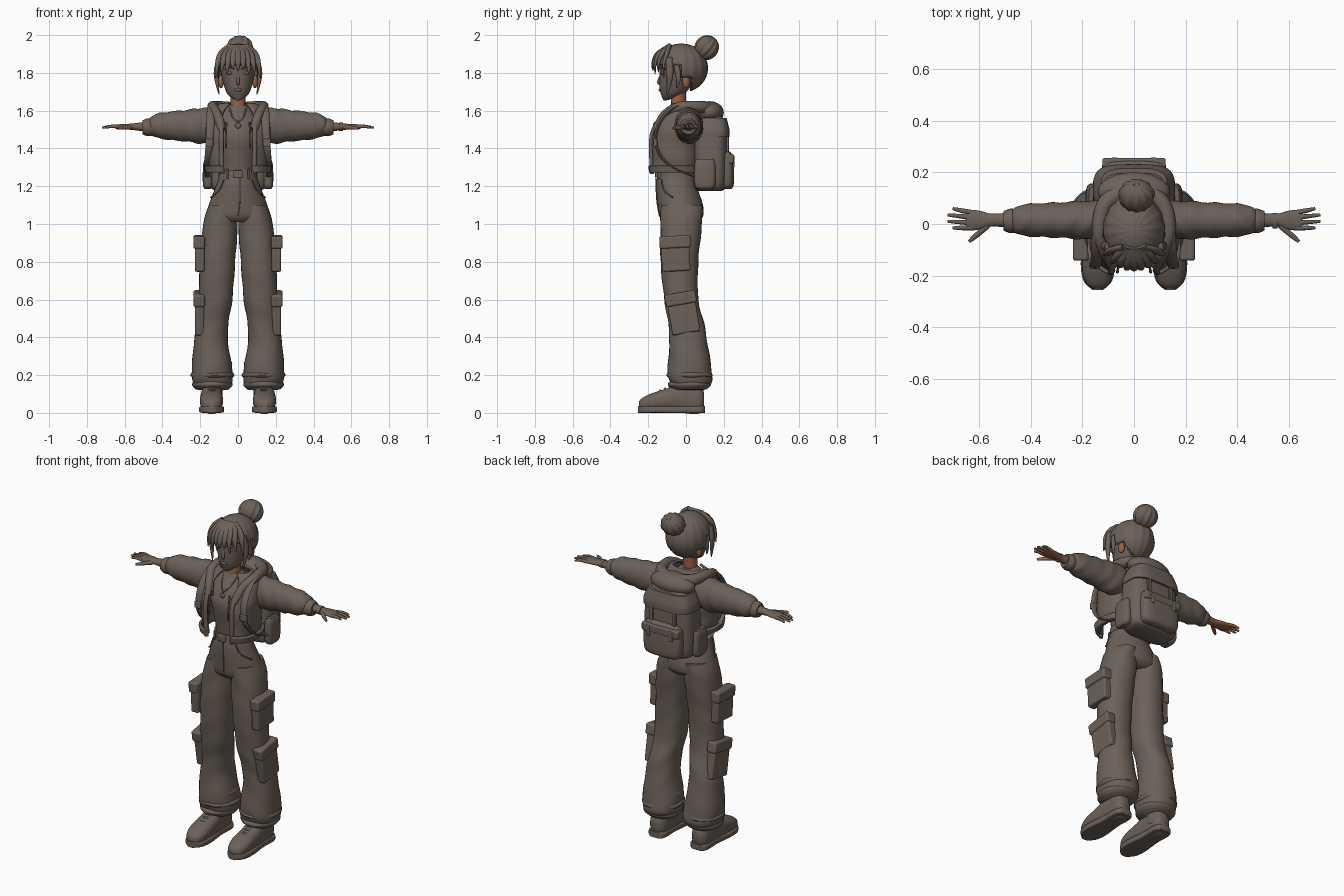
import bpy, bmesh, math
from mathutils import Vector, Matrix

default_cube = bpy.data.objects.get("Cube")
if default_cube:
    bpy.data.objects.remove(default_cube, do_unlink=True)


def material(name, rgb):
    mat = bpy.data.materials.new(name)
    mat.use_nodes = True
    mat.diffuse_color = (*rgb, 1)
    mat.node_tree.nodes["Principled BSDF"].inputs["Base Color"].default_value = (*rgb, 1)
    return mat


DRAB = material("drab_brown", (.15, .12, .1))
WARM = material("warm_skin", (.33, .12, .06))
X, Y, Z = Vector((1, 0, 0)), Vector((0, 1, 0)), Vector((0, 0, 1))
FRAMES = {"x": (Y, Z, X), "y": (X, Z, Y), "z": (X, Y, Z)}


def finish(name, bm, mat=DRAB, mirror=False, thick=0, bevel=0):
    """Turn a bmesh into a smooth-shaded object, with optional modifiers."""
    bmesh.ops.recalc_face_normals(bm, faces=bm.faces)
    mesh = bpy.data.meshes.new(name)
    bm.to_mesh(mesh)
    bm.free()
    mesh.materials.append(mat)
    mesh.shade_smooth()
    mesh.set_sharp_from_angle(angle=math.radians(50))
    obj = bpy.data.objects.new(name, mesh)
    bpy.context.scene.collection.objects.link(obj)
    if bevel:
        rounded = obj.modifiers.new("rounded", "BEVEL")
        rounded.width, rounded.segments = bevel, 3
    if thick:
        obj.modifiers.new("thickness", "SOLIDIFY").thickness = thick
    if mirror:
        obj.modifiers.new("other_side", "MIRROR")
    return obj


def smooth_rows(rows, steps=5):
    """Catmull-Rom interpolation between rows of numbers."""
    rows = [Vector(row) for row in rows]
    out = []
    for i in range(len(rows) - 1):
        before, start, end, after = (rows[min(max(i + k, 0), len(rows) - 1)] for k in (-1, 0, 1, 2))
        for k in range(steps):
            t = k / steps
            leave, arrive = (end - before) / 2, (after - start) / 2
            rest = end - start
            out.append(start + leave * t + (rest * 3 - leave * 2 - arrive) * t ** 2
                       + (leave + arrive - rest * 2) * t ** 3)
    return out + [rows[-1]]


def skin(rings, closed=True):
    """Bridge neighbouring rings; closed rings also get end caps."""
    bm = bmesh.new()
    loops = [[bm.verts.new(point) for point in ring] for ring in rings]
    count = len(loops[0])
    for low, high in zip(loops, loops[1:]):
        for i in range(count if closed else count - 1):
            j = (i + 1) % count
            bm.faces.new((low[i], low[j], high[j], high[i]))
    if closed:
        bm.faces.new(loops[0])
        bm.faces.new(loops[-1])
    return bm


def rounded_power(value, square):
    return math.copysign(abs(value) ** (2 / square), value)


def loft(name, rows, mat=DRAB, axis="z", at=(0, 0), square=2, gap=0, wrinkle=0, freq=50, count=32, **options):
    """Skin rows of (station, half width, half depth, depth shift, width shift)."""
    u, v, along = FRAMES[axis]
    rings = []
    for station, wide, deep, shift_v, shift_u in smooth_rows([(*row, 0, 0)[:5] for row in rows]):
        centre = along * station + u * (at[0] + shift_u) + v * (at[1] + shift_v)
        ring = []
        for i in range(count):
            angle = gap - math.pi / 2 + (math.tau - 2 * gap) * i / (count - 1 if gap else count)
            c, s = math.cos(angle), math.sin(angle)
            fold = 1 + wrinkle * math.sin(freq * station + 2 * s + 3 * c)
            ring.append(centre + (u * rounded_power(c, square) * wide + v * rounded_power(s, square) * deep) * fold)
        rings.append(ring)
    return finish(name, skin(rings, not gap), mat, **options)


def tube(name, path, radius, flat=1, taper=0, ref=Z, count=12, **options):
    """Sweep an ellipse along a smooth path; taper shrinks it towards the end."""
    points, rings = smooth_rows(path), []
    last = len(points) - 1
    for i, point in enumerate(points):
        tangent = (points[min(i + 1, last)] - points[max(i - 1, 0)]).normalized()
        u = (ref - tangent * tangent.dot(ref)).normalized() * radius * (1 - taper * (i / last) ** 2)
        v = tangent.cross(u) * flat
        angles = [math.tau * k / count for k in range(count)]
        rings.append([point + u * math.cos(a) + v * math.sin(a) for a in angles])
    return finish(name, skin(rings), **options)


def ball(name, centre, size, mat=DRAB, ridges=0, depth=.05, cut=None, tilt=0, **options):
    """Ellipsoid with optional lengthwise ridges and a rule for faces to cut away."""
    bm = bmesh.new()
    bmesh.ops.create_uvsphere(bm, u_segments=64 if ridges else 24, v_segments=24, radius=1)
    for vert in bm.verts:
        longitude = math.atan2(vert.co.y, vert.co.x)
        vert.co *= 1 + depth * math.sin(ridges * longitude) * vert.co.xy.length
    bm.transform(Matrix.Translation(centre) @ Matrix.Rotation(tilt, 4, "X") @ Matrix.Diagonal((*size, 1)))
    if cut:
        doomed = [face for face in bm.faces if cut(face.calc_center_median())]
        bmesh.ops.delete(bm, geom=doomed, context="FACES")
    return finish(name, bm, mat, **options)


def box(name, centre, size, tilt=0, bevel=.01, **options):
    bm = bmesh.new()
    bmesh.ops.create_cube(bm, size=1)
    bm.transform(Matrix.Translation(centre) @ Matrix.Rotation(tilt, 4, "X") @ Matrix.Diagonal((*size, 1)))
    return finish(name, bm, bevel=bevel, **options)


# Head and face
loft("face", [(1.655, .01, .01, -.07), (1.68, .05, .05, -.04), (1.72, .07, .08, -.02),
              (1.8, .09, .1), (1.88, .09, .1), (1.93, .05, .06)], at=(0, -.04))
loft("neck", [(1.56, .05, .05), (1.62, .04, .04), (1.72, .04, .04)], WARM, at=(0, -.04))
tube("nose", [(0, -.13, 1.79), (0, -.145, 1.75), (0, -.13, 1.74)], radius=.008, ref=X)
ball("lips", (0, -.135, 1.71), (.02, .01, .01))
ball("eye", (.044, -.12, 1.8), (.02, .01, .01), WARM, mirror=True)
ball("iris", (.044, -.13, 1.8), (.01, .005, .01), mirror=True)
tube("eyebrow", [(.02, -.14, 1.82), (.045, -.13, 1.83), (.07, -.11, 1.82)], radius=.004, mirror=True)
ball("ear", (.09, 0, 1.755), (.015, .02, .035), WARM, mirror=True)

# Hair cap, fringe, side locks and bun
ball("hair_cap", (0, -.025, 1.825), (.12, .14, .13), ridges=16, depth=.015, thick=.01,
     cut=lambda c: (c.y < -.03 and c.z < 1.84) or (c.y < .03 and c.z < 1.78))
for i in range(9):
    x = (i - 4) * .027
    y = -.03 - .145 * math.sqrt(1 - (x / .135) ** 2)
    tip = 1.81 + .02 * (i % 2) - abs(x) / 3
    tube("fringe_lock", [(x / 3, -.09, 1.94), (x * .8, y * .87, 1.9), (x, y, 1.85), (x * 1.1, y, tip)],
         radius=.022, flat=.6, taper=.9, ref=X)
tube("side_lock", [(.1, -.09, 1.88), (.116, -.085, 1.8), (.11, -.09, 1.74), (.1, -.1, 1.685)],
     radius=.02, flat=.7, taper=.9, ref=Y, mirror=True)
tube("loose_wisp", [(.105, -.05, 1.84), (.114, -.04, 1.77), (.105, -.05, 1.72)],
     radius=.016, flat=.7, taper=.9, ref=Y, mirror=True)
ball("hair_bun", (.01, .11, 1.933), (.068, .062, .066), ridges=11, tilt=-.7)
ball("hair_tie", (.005, .075, 1.9), (.045, .045, .03), ridges=9, tilt=-.7)

# Shirt, pendant and belt
loft("shirt", [(1.24, .09, .085), (1.32, .095, .09), (1.46, .12, .11), (1.54, .12, .09, .01),
               (1.6, .08, .06, .02), (1.63, .045, .045, .02)], at=(0, -.055), wrinkle=.01)
tube("necklace", [(.045, -.07, 1.615), (.03, -.115, 1.57), (0, -.145, 1.535)], radius=.004, mirror=True)
ball("pendant", (0, -.15, 1.52), (.015, .006, .015))
loft("belt", [(1.245, .104, .106), (1.285, .1, .1)], at=(0, -.05))
box("belt_buckle", (0, -.156, 1.265), (.05, .015, .04), bevel=.005)
box("belt_loop", (.055, -.14, 1.265), (.012, .02, .055), bevel=.004, mirror=True)

# Open jacket with hem, front edges and hood
loft("jacket", [(1.28, .155, .13), (1.36, .163, .13), (1.46, .17, .13), (1.54, .17, .12, .02),
                (1.6, .15, .085, .035), (1.64, .09, .06, .04)],
     at=(0, -.06), square=2.6, gap=.42, wrinkle=.015, thick=.012)
loft("jacket_hem", [(1.275, .158, .13), (1.31, .165, .135)], at=(0, -.06), square=2.6, gap=.42, thick=.015)
tube("jacket_edge", [(.085, -.18, 1.265), (.088, -.185, 1.38), (.088, -.18, 1.48), (.09, -.14, 1.56)],
     radius=.013, flat=.8, ref=X, mirror=True)
tube("hood_rim", [(.085, -.155, 1.5), (.11, -.11, 1.58), (.135, -.03, 1.62), (.115, .07, 1.62),
                  (.055, .12, 1.61), (0, .135, 1.6)], radius=.024, taper=-.9, mirror=True)
ball("hood_bag", (0, .125, 1.59), (.14, .075, .06))
tube("hood_cord", [(.06, -.165, 1.54), (.065, -.185, 1.46), (.063, -.185, 1.4)], radius=.005, ref=X, mirror=True)

# Sleeves and cuffs
loft("sleeve", [(.1, .07, .08), (.18, .075, .095), (.26, .07, .085), (.4, .063, .07), (.45, .055, .055),
                (.47, .04, .04)], axis="x", at=(.015, 1.52), wrinkle=.04, freq=75, mirror=True)
loft("sleeve_cuff", [(.455, .045, .045), (.48, .047, .047), (.505, .037, .037)],
     axis="x", at=(.012, 1.512), mirror=True)

# Hands with warm palms
hand_parts = [loft("hand", [(.46, .03, .03), (.55, .025, .018), (.59, .035, .015), (.63, .04, .013), (.65, .035, .01)],
                   axis="x", at=(.015, 1.515), mirror=True)]
for i in range(4):
    base, tip, reach = .045 - .02 * i, .06 - .025 * i, .7 if i in (0, 3) else .72
    hand_parts.append(tube("finger", [(.63, base, 1.515), (.67, (base + tip) / 2, 1.517), (reach, tip, 1.51)],
                           radius=.01, taper=.5, mirror=True))
hand_parts.append(tube("thumb", [(.565, -.005, 1.513), (.605, -.04, 1.51), (.638, -.068, 1.506)],
                       radius=.012, taper=.5, mirror=True))
for part in hand_parts:
    part.data.materials.append(WARM)
    for face in part.data.polygons:
        face.material_index = int(face.normal.z < -.25)
loft("wrist_band", [(.535, .03, .023), (.555, .03, .023)], axis="x", at=(.012, 1.515))

# Baggy trousers
loft("trouser_hips", [(1.27, .094, .1), (1.2, .118, .108), (1.1, .155, .12, .02), (1.04, .17, .115, .025),
                      (1.01, .13, .09, .025)], at=(0, -.05))
loft("trouser_leg", [(1.1, .07, .11, 0, -.04), (1, .092, .11, 0, -.027), (.8, .093, .1, -.01, -.012),
                     (.6, .09, .09), (.48, .083, .095, .025, .013), (.38, .09, .1, .037, .023),
                     (.22, .108, .117, .045, .017), (.16, .104, .11, .05, .014), (.12, .075, .08, .04, .013)],
     at=(.12, -.025), square=2.2, wrinkle=.016, freq=40, mirror=True)
for height, bulge in [(.15, .108), (.2, .115), (.26, .104)]:
    loft("ankle_fold", [(height - .025, .09, .09), (height, bulge, bulge + .007), (height + .03, .09, .09)],
         at=(.136, .02), wrinkle=.02, freq=20, mirror=True)
tube("fly_seam", [(.01, -.16, 1.24), (.01, -.154, 1.12), (0, -.14, 1.04)], radius=.003, ref=X)
tube("hip_pocket_seam", [(.075, -.13, 1.235), (.1, -.118, 1.18), (.145, -.07, 1.14)], radius=.004, mirror=True)

# Cargo pockets with flaps
for label, y, z, height, tilt in [("upper", -.055, .84, .18, .05), ("lower", -.015, .525, .21, .17)]:
    box(label + "_pocket", (.203, y, z), (.05, .15, height), tilt, mirror=True)
    lift = height / 2 - .025
    box(label + "_flap", (.206, y - lift * math.sin(tilt), z + lift), (.06, .165, .065), tilt, mirror=True)

# Boots
loft("boot", [(.095, .03, .04), (.065, .05, .075), (-.02, .055, .08, .01), (-.1, .06, .06), (-.18, .06, .046, -.012),
              (-.23, .045, .035, -.025), (-.25, .02, .02, -.03)], axis="y", at=(.14, .07), square=2.4, mirror=True)
loft("boot_shaft", [(.06, .05, .06), (.2, .06, .065)], at=(.135, .03), mirror=True)
outline = [(.1, .035), (.07, .055), (-.03, .054), (-.15, .066), (-.22, .055), (-.255, .02)]
loft("boot_sole", [(y, wide, .018) for y, wide in outline], axis="y", at=(.14, .018), square=6, mirror=True)
for i in range(4):
    y, z = -.05 - .026 * i, .15 - .011 * i
    tube("boot_lace", [(.1, y, z - .02), (.138, y - .01, z), (.175, y, z - .02)], radius=.006, mirror=True)

# Backpack
loft("backpack", [(1.175, .11, .06), (1.2, .15, .085), (1.3, .16, .09), (1.45, .153, .09), (1.54, .135, .08),
                  (1.59, .08, .045)], at=(0, .128), square=3.5)
loft("front_pocket", [(1.185, .09, .03), (1.21, .12, .045), (1.32, .125, .045), (1.37, .115, .035), (1.385, .09, .02)],
     at=(0, .208), square=3.5)
box("front_pocket_flap", (0, .225, 1.345), (.245, .06, .05))
loft("backpack_lid", [(1.46, .157, .094), (1.5, .155, .093), (1.56, .128, .078)], at=(0, .137), square=3.5)
loft("side_pouch", [(1.185, .015, .035), (1.21, .026, .055), (1.31, .025, .055), (1.345, .014, .045)],
     at=(.16, .1), square=3, mirror=True)
box("backpack_clip", (.075, .25, 1.33), (.022, .016, .06), bevel=.005, mirror=True)
box("lid_strap", (.075, .22, 1.43), (.022, .015, .12), bevel=.004, mirror=True)
tube("shoulder_strap", [(.105, .1, 1.59), (.13, .01, 1.635), (.142, -.09, 1.6), (.148, -.155, 1.5), (.155, -.15, 1.39),
                        (.165, -.07, 1.3), (.16, .08, 1.24)], radius=.024, flat=.4, taper=.5, ref=X, mirror=True)
box("strap_buckle", (.152, -.163, 1.43), (.042, .022, .04), bevel=.005, mirror=True)
